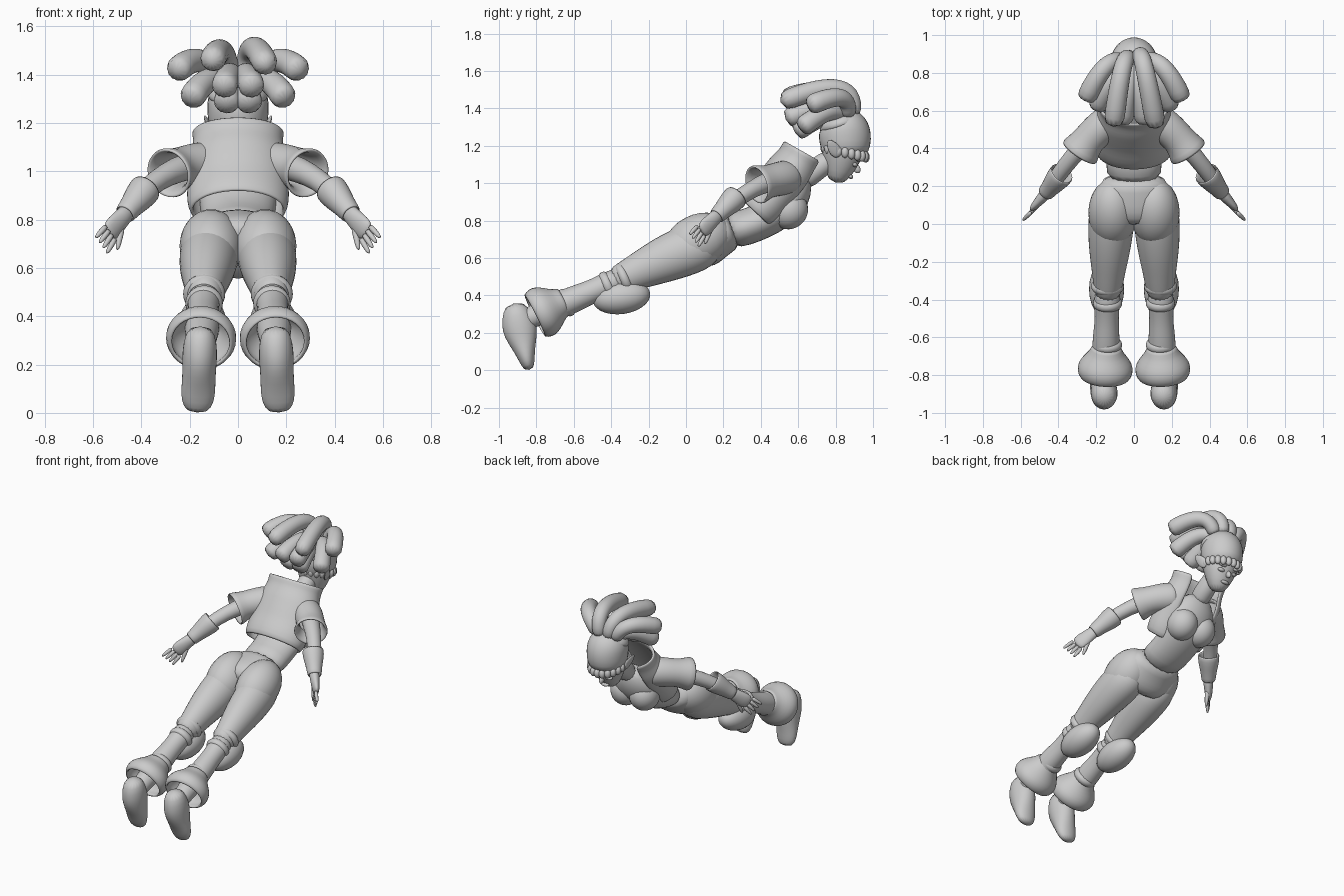
import bpy
import bmesh
import math
from mathutils import Vector, Matrix

default_cube = bpy.data.objects.get("Cube")
if default_cube:
    bpy.data.objects.remove(default_cube)

GREY = (.6, .6, .6, 1)
grey = bpy.data.materials.new("plain_grey")
grey.use_nodes = True
grey.diffuse_color = GREY
grey.node_tree.nodes["Principled BSDF"].inputs["Base Color"].default_value = GREY


def finish(name, bm, mirror=False, shell=0, subdivide=True):
    """Turn a bmesh into a smooth object with its modifiers."""
    bmesh.ops.recalc_face_normals(bm, faces=bm.faces)
    mesh = bpy.data.meshes.new(name)
    bm.to_mesh(mesh)
    bm.free()
    mesh.materials.append(grey)
    for polygon in mesh.polygons:
        polygon.use_smooth = True
    part = bpy.data.objects.new(name, mesh)
    bpy.context.collection.objects.link(part)
    if shell:
        thickness = part.modifiers.new("thickness", 'SOLIDIFY')
        thickness.thickness = shell
        thickness.offset = 0
    if mirror:
        part.modifiers.new("mirror", 'MIRROR').use_mirror_merge = False
    if subdivide:
        smooth = part.modifiers.new("smooth", 'SUBSURF')
        smooth.levels = smooth.render_levels = 1


def curve_point(controls, t):
    """Point on the Bezier curve with these control points."""
    points = [Vector(point) for point in controls]
    while len(points) > 1:
        points = [a.lerp(b, t) for a, b in zip(points, points[1:])]
    return points[0]


def sweep(name, controls, widths, flat=1, depths=None, side=(1, 0, 0),
          gap=0, sides=16, shell=0, mirror=False):
    """Sweep evenly spaced elliptical rings along a curve; gap opens the front."""
    bm = bmesh.new()
    depths = depths or [width * flat for width in widths]
    last = len(widths) - 1
    centres = [curve_point(controls, i / last) for i in range(last + 1)]
    columns = sides + 1 if gap else sides
    rows = []
    for i, centre in enumerate(centres):
        along = (centres[min(i + 1, last)] - centres[max(i - 1, 0)]).normalized()
        across = Vector(side)
        across = (across - along * across.dot(along)).normalized()
        outward = along.cross(across)
        row = []
        for k in range(columns):
            angle = gap + (math.tau - 2 * gap) * k / sides
            offset = across * widths[i] * math.sin(angle) + outward * depths[i] * math.cos(angle)
            row.append(bm.verts.new(centre + offset))
        rows.append(row)
    for lower, upper in zip(rows, rows[1:]):
        for k in range(sides):
            j = (k + 1) % columns
            bm.faces.new((lower[k], lower[j], upper[j], upper[k]))
    if not shell:
        bm.faces.new(rows[0])
        bm.faces.new(rows[-1])
    finish(name, bm, mirror, shell)


def ball(name, centre, radii, tilt=0, mirror=False):
    bm = bmesh.new()
    placement = (Matrix.Translation(centre) @ Matrix.Rotation(math.radians(tilt), 4, 'X')
                 @ Matrix.Diagonal((*radii, 1)))
    bmesh.ops.create_uvsphere(bm, u_segments=24, v_segments=14, radius=1, matrix=placement)
    finish(name, bm, mirror, subdivide=False)


# Hips, seat and legs
sweep("hips", [(0, .26, .755), (0, .15, .72), (0, .03, .65)], [.165, .18, .21, .23, .19], flat=.63)
ball("seat", (.112, .06, .69), (.13, .19, .14), 28, mirror=True)
sweep("thighs", [(.11, .17, .7), (.13, -.1, .61), (.14, -.4, .46)],
      [.08, .12, .125, .12, .11, .095, .08, .07], flat=1.1, mirror=True)
sweep("shins", [(.14, -.34, .49), (.155, -.88, .26)],
      [.07, .07, .063, .07, .075, .07, .06, .06], mirror=True)

# Bands wrapped round the lower legs
leg_slope = Vector((0, .03, .013))
for name, y, radius in (("knee_wraps", -.33, .09), ("boot_bands", -.42, .08), ("ankle_bands", -.64, .08)):
    middle = Vector((.14, y, .63 + .42 * y))
    sweep(name, [middle + leg_slope, middle - leg_slope],
          [radius * .8, radius, radius, radius * .8], mirror=True)

# Rounded knee pads
ball("knee_pads", (.145, -.345, .39), (.093, .155, .09), 8, mirror=True)

# Flared boot cuffs and feet
sweep("boot_cuffs", [(.145, -.65, .37), (.155, -.81, .29)], [.07, .08, .11, .137, .143, .125],
      flat=.95, shell=.02, mirror=True)
sweep("feet", [(.155, -.92, .36), (.16, -.87, .14), (.17, -.838, 0)],
      [.05, .072, .074, .07, .072, .07, .045], depths=[.05, .085, .097, .08, .056, .042, .025], mirror=True)

# Torso and bust
sweep("torso", [(0, .22, .74), (0, .54, .79), (0, .63, 1.06)],
      [.15, .15, .15, .16, .17, .14, .07], flat=.66)
ball("bust", (.07, .55, .855), (.095, .105, .1), 40, mirror=True)
sweep("neck", [(0, .6, 1), (0, .8, 1.15)], [.07, .06, .06])

# Open jacket with standing collar and short flared sleeves
sweep("jacket", [(0, .375, .835), (0, .57, 1.04), (0, .635, 1.165)],
      [.19, .205, .2, .2, .2, .195, .18, .175, .185],
      depths=[.12, .13, .125, .13, .13, .13, .12, .115, .12], gap=.7, sides=22, shell=.02)
sweep("sleeves", [(.12, .55, 1.03), (.23, .48, 1.025), (.29, .375, .99)],
      [.085, .085, .08, .08, .105], shell=.02, mirror=True)

# Arms, gloves and hands
sweep("arms", [(.17, .52, 1.03), (.35, .35, 1), (.46, .17, .83)],
      [.06, .055, .045, .045, .035], mirror=True)
sweep("glove_cuffs", [(.38, .27, .93), (.47, .16, .82)], [.065, .06, .045, .04], shell=.01, mirror=True)
sweep("palms", [(.45, .18, .84), (.54, .08, .74)], [.035, .03, .025, .015],
      depths=[.04, .04, .05, .045], side=(1, 1, 0), mirror=True)
reach = Vector((.5, -.5, -.7))
spread = Vector((.5, -.5, .7))
knuckles = Vector((.525, .083, .75))
for i, name in enumerate(("little", "ring", "middle", "index")):
    place = spread * (i - 1.5)
    base = knuckles + place * .024
    tip = base + reach * .085 + place * .007
    sweep(name + "_fingers", [base, tip], [.014, .013, .008], sides=8, mirror=True)
sweep("thumbs", [(.48, .14, .78), (.5, .1, .67)], [.018, .015, .009], sides=8, mirror=True)

# Head and face
sweep("head", [(0, .8, 1), (0, .86, 1.2), (0, .83, 1.35)], [.04, .078, .105, .12, .12, .12, .09])
ball("nose", (0, .91, 1.08), (.015, .02, .03), 35)
ball("lips", (0, .88, 1.035), (.03, .015, .012), -30)
ball("eyes", (.045, .9, 1.1), (.026, .018, .013), -30, mirror=True)
ball("brows", (.05, .92, 1.125), (.03, .015, .01), -30, mirror=True)
sweep("ears", [(.1, .82, 1.14), (.14, .76, 1.23)], [.012, .012, .01, .004],
      depths=[.02, .035, .03, .01], mirror=True)

# Hair cap, scalloped hairline and crown band
sweep("hair_cap", [(0, .85, 1.14), (0, .86, 1.3), (0, .82, 1.38)],
      [.11, .127, .13, .13, .11, .07], depths=[.12, .138, .145, .135, .11, .06])
curls = 20
for i in range(curls):
    angle = math.tau * i / curls
    sideways, forward = math.sin(angle), math.cos(angle)
    ball("hairline_curl", (.108 * sideways, .85 + .112 * forward, 1.165 - .025 * forward), (.02, .02, .03))
sweep("crown_band", [(0, .83, 1.29), (0, .81, 1.36)], [.12, .13, .12, .1], flat=.9)

# Thick locks sweeping back from the crown, each with a tip and a bend
locks = {
    "left_top_lock": ((.12, .5, 1.43), (.04, .94, 1.62)),
    "right_top_lock": ((-.11, .51, 1.45), (-.06, .92, 1.58)),
    "outer_locks": ((.26, .65, 1.41), (.15, .9, 1.53)),
    "lower_locks": ((.2, .61, 1.29), (.12, .78, 1.43)),
    "inner_locks": ((.06, .53, 1.34), (.03, .75, 1.45)),
    "nape_locks": ((.05, .58, 1.27), (.03, .74, 1.38)),
}
for name, (tip, bend) in locks.items():
    root = (tip[0] / 4, .82 + (bend[2] - 1.4) / 3, 1.36)
    widths = [.044 + .002 * step for step in range(8)]
    sweep(name, [root, bend, tip], widths, sides=12, mirror=name.endswith("locks"))
